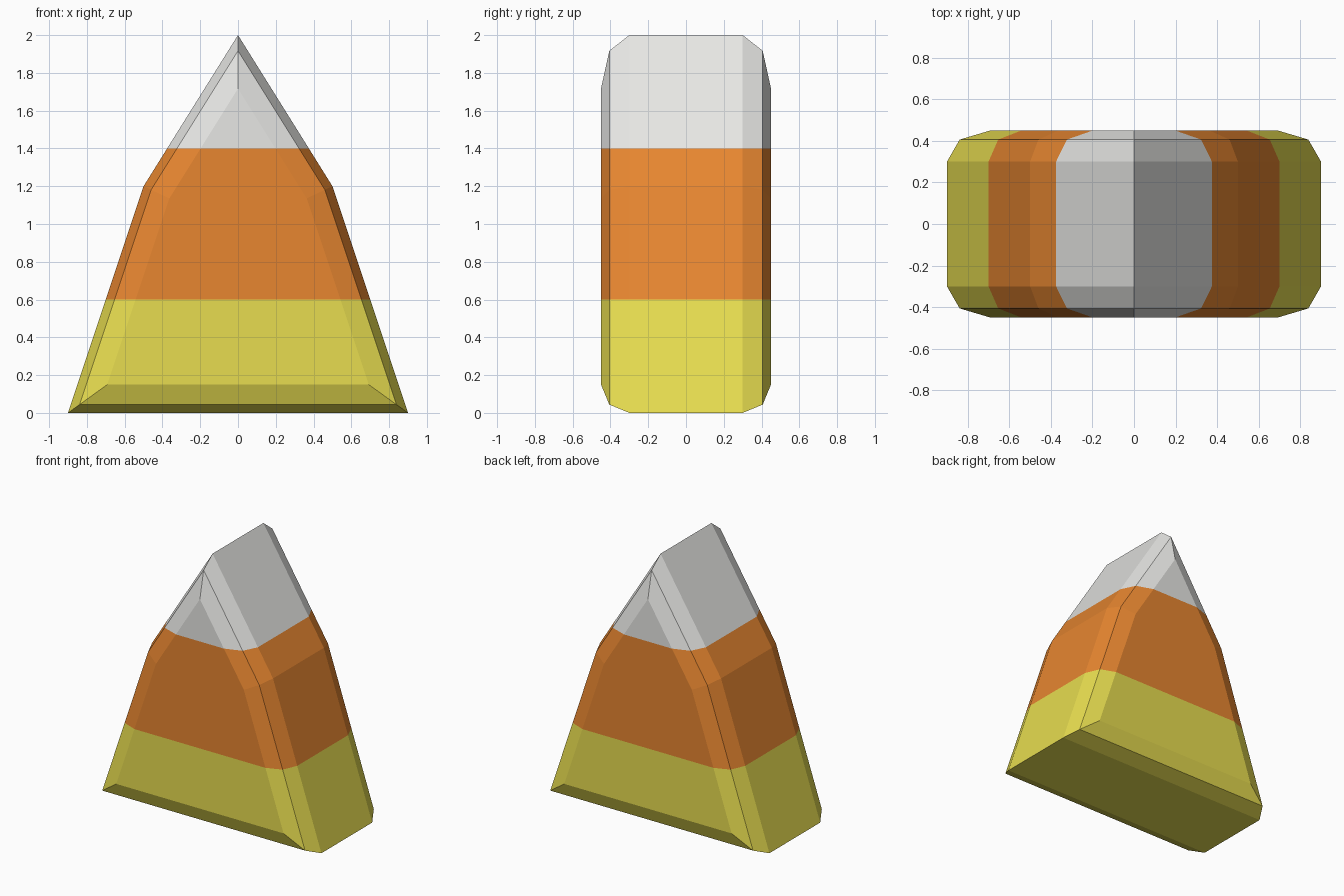
import bpy
import bmesh

cube = bpy.data.objects.get("Cube")
if cube:
    bpy.data.objects.remove(cube, do_unlink=True)


def make_material(name, rgb):
    mat = bpy.data.materials.new(name)
    color = (*rgb, 1.0)
    mat.diffuse_color = color
    mat.use_nodes = True
    mat.node_tree.nodes["Principled BSDF"].inputs["Base Color"].default_value = color
    return mat


# Candy outline, extruded front to back
HALF_DEPTH = 0.45
outline = [(-0.9, 0), (0.9, 0), (0.5, 1.2), (0, 2), (-0.5, 1.2)]
bm = bmesh.new()
front = bm.faces.new([bm.verts.new((x, -HALF_DEPTH, z)) for x, z in outline])
extruded = bmesh.ops.extrude_face_region(bm, geom=[front], use_keep_orig=True)
back_verts = [v for v in extruded["geom"] if isinstance(v, bmesh.types.BMVert)]
bmesh.ops.translate(bm, verts=back_verts, vec=(0, 2 * HALF_DEPTH, 0))
bmesh.ops.recalc_face_normals(bm, faces=bm.faces)

# Rounded rims around the front and back
rims = [e for e in bm.edges if abs(e.verts[0].co.y - e.verts[1].co.y) < 0.01]
bmesh.ops.bevel(bm, geom=rims, offset=0.15, offset_type='OFFSET', segments=2,
                profile=0.5, affect='EDGES')

# Colour bands, cut at two heights
BANDS = (0.6, 1.4)
for height in BANDS:
    bmesh.ops.bisect_plane(bm, geom=bm.verts[:] + bm.edges[:] + bm.faces[:],
                           plane_co=(0, 0, height), plane_no=(0, 0, 1))
for face in bm.faces:
    face.material_index = sum(face.calc_center_median().z > h for h in BANDS)
    face.smooth = False

mesh = bpy.data.meshes.new("candy_corn")
bm.to_mesh(mesh)
bm.free()
for name, rgb in (("yellow", (0.80, 0.72, 0.08)),
                  ("orange", (0.80, 0.24, 0.03)),
                  ("white", (0.82, 0.82, 0.80))):
    mesh.materials.append(make_material(name, rgb))
candy = bpy.data.objects.new("candy_corn", mesh)
bpy.context.collection.objects.link(candy)
